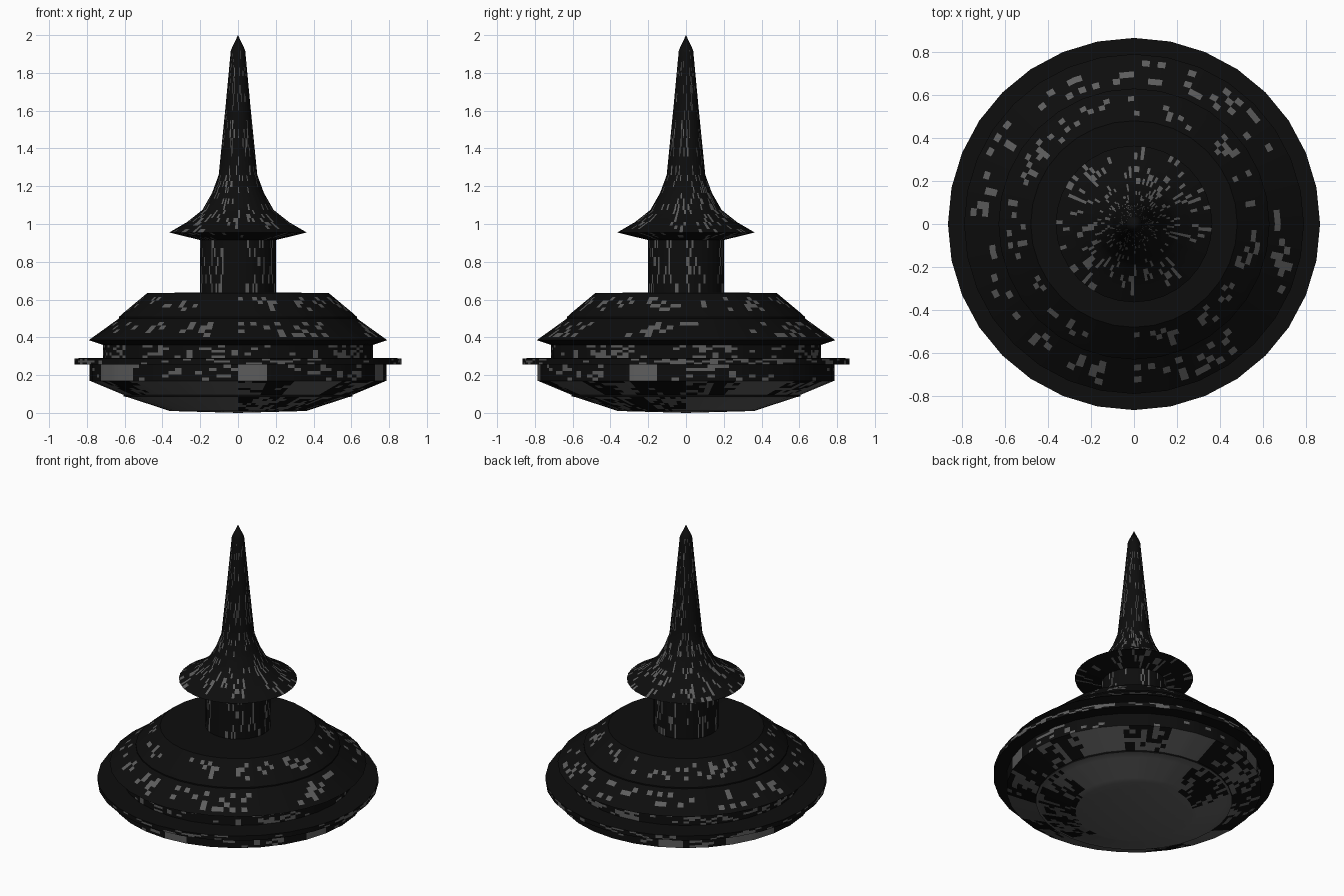
import bpy, bmesh, math, random

if "Cube" in bpy.data.objects:
    bpy.data.objects.remove(bpy.data.objects["Cube"])

random.seed(7)
SIDES = 32      # facets around the axis
COLS = 4        # window columns per facet


def material(name, value):
    m = bpy.data.materials.new(name)
    m.diffuse_color = (value, value, value, 1)
    m.use_nodes = True
    m.node_tree.nodes["Principled BSDF"].inputs["Base Color"].default_value = m.diffuse_color
    return m


HULL = material("dark_hull", 0.004)
LIT = material("grey_panel", 0.11)


def ring(bm, r, z):
    """Ring of points on a 32-sided polygon; a single point on the axis."""
    n = SIDES * COLS
    if r < 1e-4:
        return [bm.verts.new((0, 0, z))] * n
    out = []
    for k in range(n):
        f, t = divmod(k, COLS)
        t /= COLS
        a, b = (2 * math.pi * (f + d) / SIDES for d in (0, 1))
        out.append(bm.verts.new((r * ((1 - t) * math.cos(a) + t * math.cos(b)),
                                 r * ((1 - t) * math.sin(a) + t * math.sin(b)), z)))
    return out


def lathe(name, profile, bands):
    """Turn a bottom-to-top profile. Each band: (rows, window share, solid grey share, tile facets)."""
    bm = bmesh.new()
    lower = ring(bm, *profile[0])
    n = SIDES * COLS
    for (r0, z0), (r1, z1), (rows, share, solid, tile) in zip(profile, profile[1:], bands):
        tiles = [random.random() for _ in range(SIDES // tile)]
        busy = [random.choice((0.3, 1.0, 1.7)) for _ in range(SIDES)]
        for i in range(rows):
            t = (i + 1) / rows
            upper = ring(bm, r0 + (r1 - r0) * t, z0 + (z1 - z0) * t)
            for k in range(n):
                m = (k + 1) % n
                vs = list(dict.fromkeys((lower[k], lower[m], upper[m], upper[k])))
                face = bm.faces.new(vs)
                facet = k // COLS
                grey = tiles[facet // tile] < solid or random.random() < share * busy[facet]
                face.material_index = int(grey)
            lower = upper
    me = bpy.data.meshes.new(name)
    bm.to_mesh(me)
    bm.free()
    me.materials.append(HULL)
    me.materials.append(LIT)
    ob = bpy.data.objects.new(name, me)
    bpy.context.collection.objects.link(ob)
    bpy.ops.object.select_all(action='DESELECT')
    ob.select_set(True)
    bpy.context.view_layer.objects.active = ob
    bpy.ops.object.shade_smooth_by_angle(angle=math.radians(25))
    return ob


PLAIN = (1, 0, 0, 1)

# Shallow dish on the underside, mostly bare grey panels, with a thin lip
lathe("underside_dish",
      [(0, 0), (0.36, 0.01), (0.59, 0.085), (0.605, 0.086), (0.605, 0.095)],
      [(1, 0, 1.1, 1), (7, 0.35, 0.6, 4), (1, 0, 1.1, 1), PLAIN])

# Sloped lower hull and its upright wall
lathe("lower_hull",
      [(0.605, 0.095), (0.785, 0.17), (0.785, 0.255)],
      [(6, 0.3, 0.2, 2), (5, 0.25, 0.12, 1)])

# Projecting rim disc
lathe("rim_disc",
      [(0.785, 0.255), (0.865, 0.257), (0.865, 0.289), (0.715, 0.291)],
      [PLAIN, (3, 0.25, 0, 1), PLAIN])

# Recessed window gallery under the eaves
lathe("gallery", [(0.715, 0.291), (0.715, 0.36)], [(5, 0.25, 0, 1)])

# Two-stage sloping roof with a small step and a flat deck
lathe("main_roof",
      [(0.715, 0.36), (0.79, 0.385), (0.765, 0.403), (0.655, 0.482), (0.63, 0.5),
       (0.63, 0.508), (0.615, 0.522), (0.595, 0.539), (0.505, 0.614), (0.48, 0.635), (0.2, 0.637)],
      [PLAIN, PLAIN, (4, 0.14, 0, 1), PLAIN, PLAIN, PLAIN, PLAIN, (4, 0.13, 0, 1), PLAIN, PLAIN])

# Central column
lathe("column", [(0.2, 0.637), (0.2, 0.92)], [(6, 0.16, 0, 1)])

# Flared skirt rising into a tapering spire
lathe("spire",
      [(0.2, 0.915), (0.364, 0.955), (0.27, 1.01), (0.188, 1.075), (0.137, 1.165),
       (0.102, 1.26), (0.068, 1.6), (0.038, 1.92), (0, 2.0)],
      [(3, 0.15, 0, 1), (3, 0.14, 0, 1), (3, 0.2, 0, 1), (3, 0.15, 0, 1), (3, 0.15, 0, 1),
       (7, 0.12, 0, 1), (7, 0.1, 0, 1), PLAIN])
